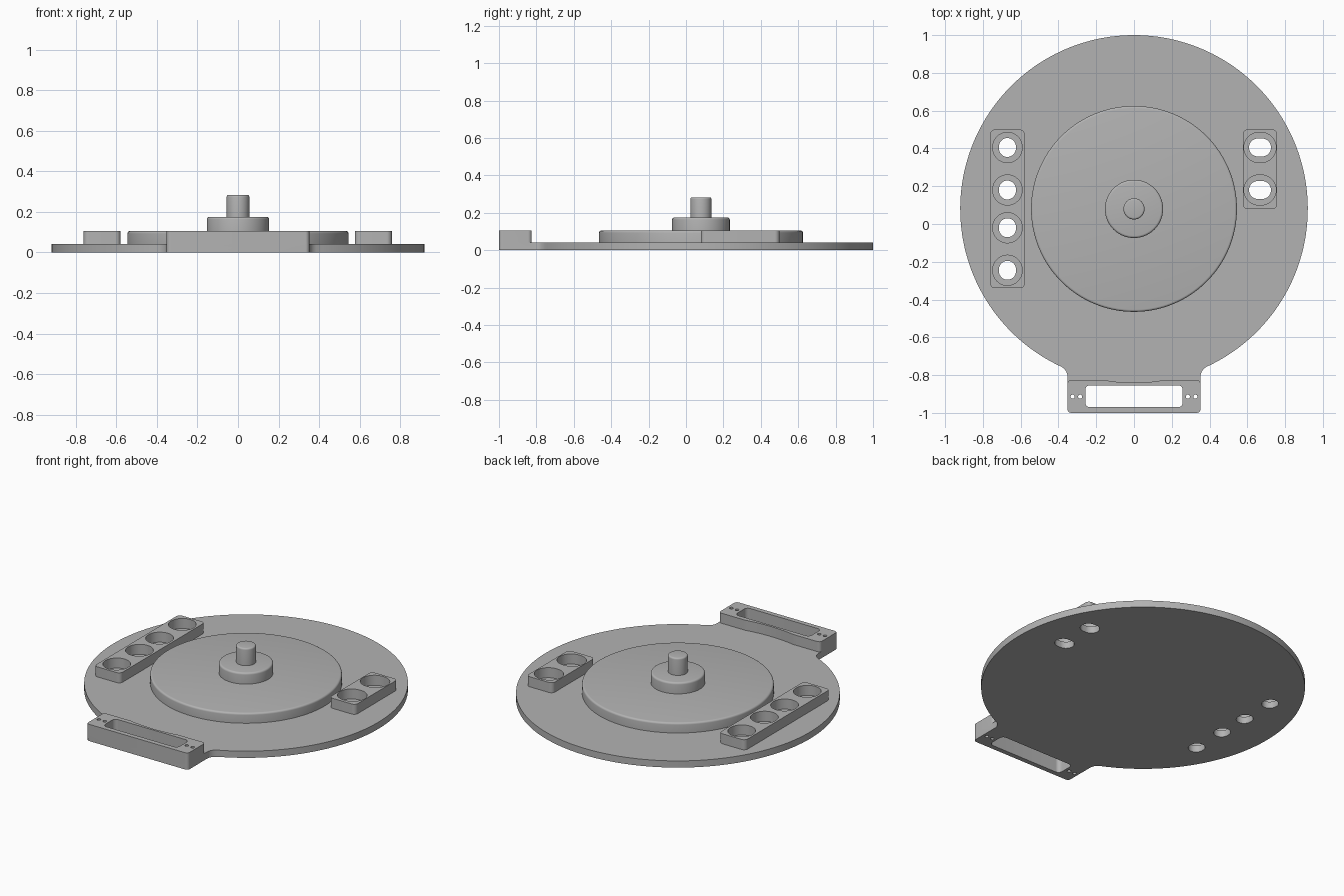
import bpy, bmesh, math

cube = bpy.data.objects.get("Cube")
if cube:
    bpy.data.objects.remove(cube, do_unlink=True)

grey = bpy.data.materials.new("plain_grey")
grey.use_nodes = True
grey.diffuse_color = (0.45, 0.45, 0.45, 1)
grey.node_tree.nodes["Principled BSDF"].inputs["Base Color"].default_value = grey.diffuse_color

CY, R = 0.08, 0.92          # disc centre and radius
BASE_TOP, BLOCK_TOP = 0.042, 0.105
TAB = 0.352                 # half width of the handle tab


def circle_y(x):
    return CY - math.sqrt(R * R - x * x)


def rounded_rect(cx, cy, hx, hy, r, steps=10):
    pts = []
    for i, (sx, sy) in enumerate([(1, 1), (-1, 1), (-1, -1), (1, -1)]):
        for k in range(steps + 1):
            a = math.pi / 2 * (i + k / steps)
            pts.append((cx + sx * (hx - r) + r * math.cos(a),
                        cy + sy * (hy - r) + r * math.sin(a)))
    return pts


def prism(name, outline, z0, z1):
    """Extrude a flat outline from z0 up to z1."""
    bm = bmesh.new()
    verts = []
    for x, y in outline:
        if not verts or math.dist((x, y), verts[-1].co.xy) > 1e-5:
            verts.append(bm.verts.new((x, y, z0)))
    if math.dist(verts[0].co.xy, verts[-1].co.xy) < 1e-5:
        bm.verts.remove(verts.pop())
    face = bm.faces.new(verts)
    top = bmesh.ops.extrude_face_region(bm, geom=[face])["geom"]
    for v in top:
        if isinstance(v, bmesh.types.BMVert):
            v.co.z = z1
    bmesh.ops.recalc_face_normals(bm, faces=bm.faces)
    return finish(name, bm)


def finish(name, bm):
    mesh = bpy.data.meshes.new(name)
    bm.to_mesh(mesh)
    bm.free()
    mesh.materials.append(grey)
    obj = bpy.data.objects.new(name, mesh)
    bpy.context.collection.objects.link(obj)
    return obj


def combine(obj, others, operation):
    """Apply booleans and drop the helper objects."""
    bpy.context.view_layer.objects.active = obj
    for other in others:
        mod = obj.modifiers.new("cut", "BOOLEAN")
        mod.operation, mod.solver, mod.object = operation, "EXACT", other
        bpy.ops.object.modifier_apply(modifier=mod.name)
        bpy.data.objects.remove(other, do_unlink=True)


def smooth(obj):
    bpy.ops.object.select_all(action="DESELECT")
    obj.select_set(True)
    bpy.context.view_layer.objects.active = obj
    bpy.ops.object.shade_smooth_by_angle(angle=math.radians(30))


def turned(name, radius, z0, z1, bevel, segments=128):
    """Upright cylinder with a rounded top rim."""
    bm = bmesh.new()
    bmesh.ops.create_cone(bm, cap_ends=True, segments=segments, radius1=radius,
                          radius2=radius, depth=z1 - z0)
    bmesh.ops.translate(bm, verts=bm.verts, vec=(0, CY, (z0 + z1) / 2))
    rim = [e for e in bm.edges if all(v.co.z > z1 - 1e-4 for v in e.verts)]
    bmesh.ops.bevel(bm, geom=rim, offset=bevel, segments=4, profile=0.5, affect="EDGES")
    smooth(finish(name, bm))


# Base disc outline: right half with filleted tab, then mirrored
foot = 0.385
start = math.atan2(circle_y(foot) - CY, foot)
p0, p1, p2 = (foot, circle_y(foot)), (TAB, -0.775), (TAB, -0.81)
half = [(TAB - 0.02 + 0.02 * math.sin(a), -0.98 - 0.02 * math.cos(a))
        for a in (math.pi / 2 * k / 6 for k in range(7))]
for k in range(7):
    t = 1 - k / 6
    half.append(tuple((1 - t) ** 2 * a + 2 * t * (1 - t) * b + t * t * c
                      for a, b, c in zip(p0, p1, p2)))
half += [(R * math.cos(a), CY + R * math.sin(a))
         for a in (start + (math.pi / 2 - start) * k / 80 for k in range(1, 81))]
outline = half + [(-x, y) for x, y in reversed(half)]
base = prism("base_plate_with_handle", outline, 0, BASE_TOP)

# Raised handle bar, its back edge following the disc rim
back = []
for k in range(41):
    x = (TAB - 0.02) * (1 - k / 20)
    back.append((x, min(-0.825, circle_y(x))))
corners = rounded_rect(0, -0.9125, TAB, 0.0875, 0.02)
n = len(corners) // 4
bar_outline = corners[:n] + back[1:-1] + corners[n:]
bar = prism("handle_bar", bar_outline, BASE_TOP - 0.02, BLOCK_TOP)
combine(base, [bar], "UNION")

# Cup blocks: centre x, block y range, cup positions, cup and drain half sizes
blocks = {
    "right_cup_block": (-0.67, -0.34, 0.5, (0.405, 0.18, -0.02, -0.245),
                        (0.078, 0.08), (0.045, 0.05)),
    "left_cup_block": (0.667, 0.08, 0.5, (0.405, 0.18),
                       (0.085, 0.08), (0.058, 0.048)),
}
cutters = [prism("slot", rounded_rect(0, -0.912, 0.258, 0.058, 0.025), -0.1, 0.2)]
for x in (0.285, 0.325):
    for side in (-1, 1):
        cutters.append(prism("screw_hole", rounded_rect(side * x, -0.914, 0.011, 0.011, 0.011, 4),
                             -0.1, 0.2))
for name, (cx, y0, y1, cups, cup, drain) in blocks.items():
    block = prism(name, rounded_rect(cx, (y0 + y1) / 2, 0.091, (y1 - y0) / 2, 0.025),
                  BASE_TOP, BLOCK_TOP)
    combine(block, [prism("cup", rounded_rect(cx, y, *cup, min(cup)), 0, 0.2) for y in cups],
            "DIFFERENCE")
    smooth(block)
    cutters += [prism("drain", rounded_rect(cx, y, *drain, min(drain)), -0.1, 0.2) for y in cups]
combine(base, cutters, "DIFFERENCE")
smooth(base)

# Stepped centre: platter, hub and spindle
turned("platter", 0.545, BASE_TOP, 0.105, 0.012)
turned("hub", 0.154, 0.105, 0.175, 0.012, 96)
turned("spindle", 0.056, 0.175, 0.283, 0.01, 48)
